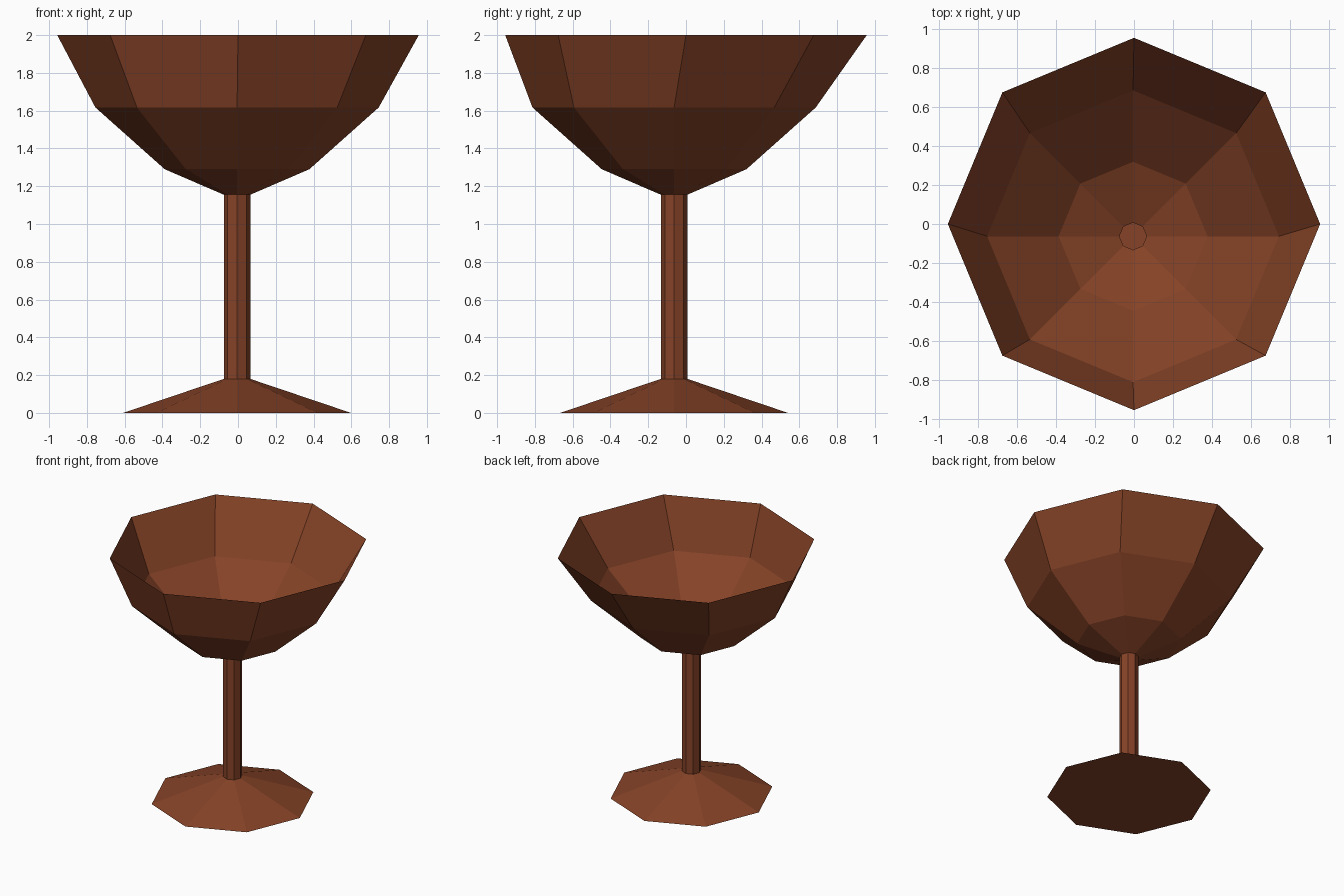
import bpy, bmesh, math

if "Cube" in bpy.data.objects:
    bpy.data.objects.remove(bpy.data.objects["Cube"])

SIDES = 8
AXIS = (-0.005, -0.063)   # foot, stem and lower bowl sit slightly off the rim centre

wood = bpy.data.materials.new("reddish brown")
wood.diffuse_color = (0.235, 0.055, 0.02, 1.0)
wood.use_nodes = True
wood.node_tree.nodes["Principled BSDF"].inputs["Base Color"].default_value = wood.diffuse_color


def lathe(name, rings, cap_bottom=False):
    """Skin a stack of octagon rings given as (radius, z, centre)."""
    bm = bmesh.new()
    loops = []
    for r, z, (cx, cy) in rings:
        loops.append([bm.verts.new((cx + r * math.cos(2 * math.pi * i / SIDES),
                                    cy + r * math.sin(2 * math.pi * i / SIDES), z))
                      for i in range(SIDES)])
    for low, high in zip(loops, loops[1:]):
        for i in range(SIDES):
            j = (i + 1) % SIDES
            bm.faces.new((low[i], low[j], high[j], high[i]))
    if cap_bottom:
        bm.faces.new(loops[0][::-1])
    mesh = bpy.data.meshes.new(name)
    bm.to_mesh(mesh)
    bm.free()
    mesh.materials.append(wood)
    obj = bpy.data.objects.new(name, mesh)
    bpy.context.collection.objects.link(obj)
    return obj


# Foot: shallow cone with a closed underside
lathe("foot", [(0.603, 0.0, AXIS), (0.07, 0.18, AXIS)], cap_bottom=True)

# Stem: slim octagonal tube
lathe("stem", [(0.07, 0.18, AXIS), (0.07, 1.155, AXIS)])

# Bowl: thin open shell flaring to a rim centred on the origin
lathe("bowl", [(0.07, 1.155, AXIS), (0.383, 1.29, AXIS),
               (0.75, 1.617, AXIS), (0.957, 2.0, (0.0, 0.0))])
